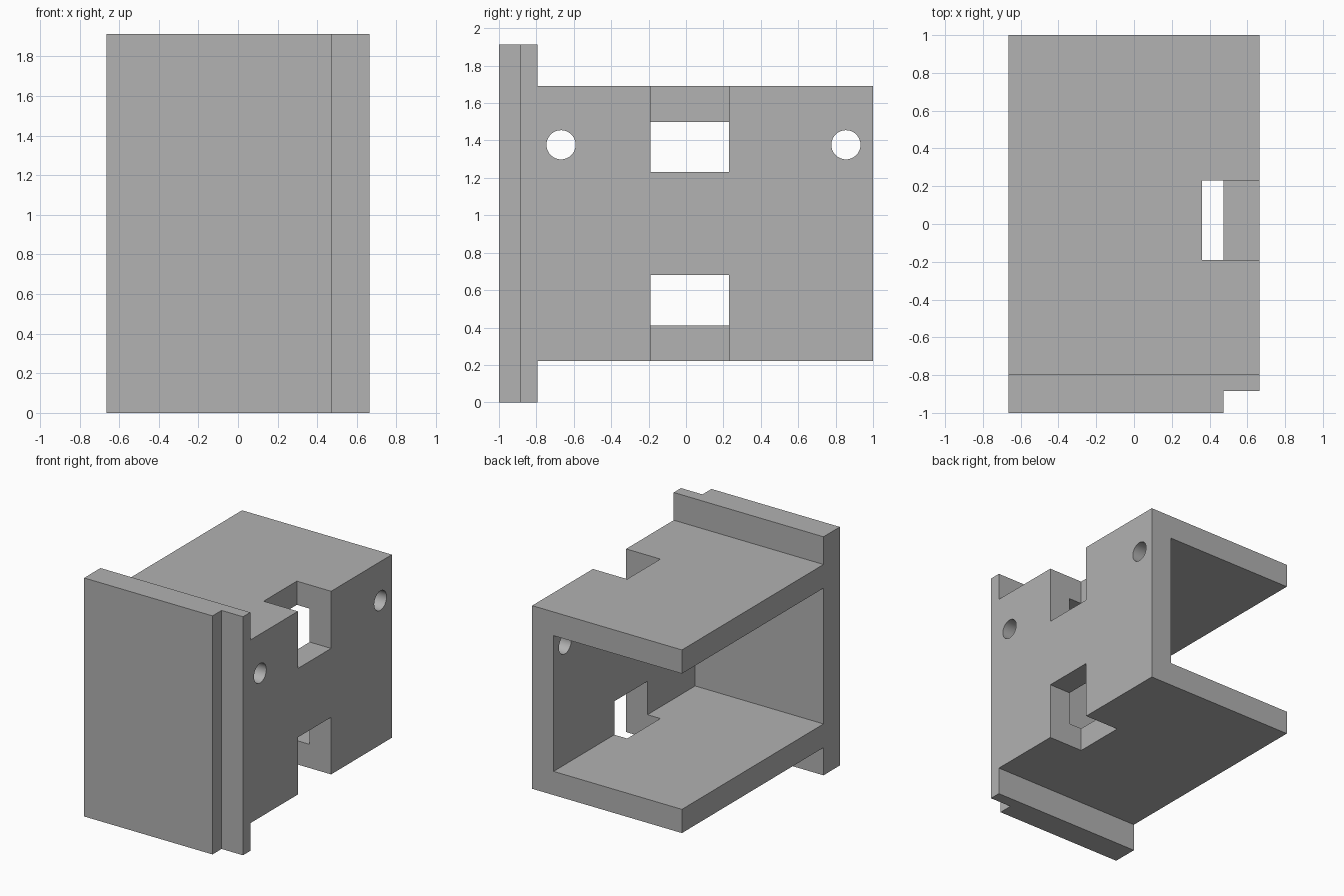
import bpy
import bmesh
import math
from mathutils import Matrix, Vector

if "Cube" in bpy.data.objects:
    bpy.data.objects.remove(bpy.data.objects["Cube"], do_unlink=True)

HALF_X = 0.664          # half the width
HEIGHT = 1.912          # front plate height
PLATE_BACK = -0.793     # rear face of the front plate
BOX_LOW, BOX_HIGH = 0.222, 1.69
WALL = 0.19             # wall thickness
WALL_INNER = HALF_X - WALL
FAR = 3.0               # overshoot for cutters

grey = bpy.data.materials.new("plain grey")
grey.use_nodes = True
colour = (0.445, 0.445, 0.445, 1)
grey.diffuse_color = colour
grey.node_tree.nodes["Principled BSDF"].inputs["Base Color"].default_value = colour


def make_object(name, bm):
    bmesh.ops.recalc_face_normals(bm, faces=bm.faces)
    mesh = bpy.data.meshes.new(name)
    bm.to_mesh(mesh)
    bm.free()
    mesh.materials.append(grey)
    obj = bpy.data.objects.new(name, mesh)
    bpy.context.collection.objects.link(obj)
    return obj


def box(name, x, y, z):
    bm = bmesh.new()
    spans = (x, y, z)
    centre = Vector([(a + b) / 2 for a, b in spans])
    size = [b - a for a, b in spans]
    bmesh.ops.create_cube(bm, size=1, matrix=Matrix.Translation(centre) @ Matrix.Diagonal((*size, 1)))
    return make_object(name, bm)


def pin(name, y, z, radius):
    bm = bmesh.new()
    turn = Matrix.Translation((HALF_X, y, z)) @ Matrix.Rotation(math.pi / 2, 4, "Y")
    bmesh.ops.create_cone(bm, cap_ends=True, segments=48, radius1=radius,
                          radius2=radius, depth=1, matrix=turn)
    return make_object(name, bm)


# Bracket block: T-shaped side silhouette extruded across the width
silhouette = [(-1, 0), (PLATE_BACK, 0), (PLATE_BACK, BOX_LOW), (1, BOX_LOW),
              (1, BOX_HIGH), (PLATE_BACK, BOX_HIGH), (PLATE_BACK, HEIGHT), (-1, HEIGHT)]
bm = bmesh.new()
side = bm.faces.new([bm.verts.new((-HALF_X, y, z)) for y, z in silhouette])
extruded = bmesh.ops.extrude_face_region(bm, geom=[side], use_keep_orig=True)
new_verts = [g for g in extruded["geom"] if isinstance(g, bmesh.types.BMVert)]
bmesh.ops.translate(bm, verts=new_verts, vec=(2 * HALF_X, 0, 0))
bracket = make_object("bracket", bm)

cutters = [
    # Interior, open to the back and one side
    box("interior_cutter", (-FAR, WALL_INNER), (PLATE_BACK, FAR),
        (BOX_LOW + WALL, BOX_HIGH - WALL)),
    # Rebate down the front corner
    box("rebate_cutter", (WALL_INNER, FAR), (-FAR, -0.885), (-FAR, FAR)),
    # Notches through the upper and lower edges of the wall
    box("upper_notch_cutter", (0.36, FAR), (-0.19, 0.231), (1.232, FAR)),
    box("lower_notch_cutter", (0.36, FAR), (-0.19, 0.231), (-FAR, 0.68)),
    # Round screw holes
    pin("front_hole_cutter", -0.668, 1.377, 0.078),
    pin("rear_hole_cutter", 0.855, 1.377, 0.078),
]

bpy.context.view_layer.objects.active = bracket
for cutter in cutters:
    cutter.hide_render = True
    mod = bracket.modifiers.new(cutter.name, "BOOLEAN")
    mod.operation = "DIFFERENCE"
    mod.solver = "EXACT"
    mod.object = cutter
    bpy.ops.object.modifier_apply(modifier=mod.name)
    bpy.data.objects.remove(cutter, do_unlink=True)

# Smooth hole walls, crisp edges elsewhere
bpy.ops.object.select_all(action="DESELECT")
bracket.select_set(True)
bpy.ops.object.shade_smooth_by_angle(angle=math.radians(30))
